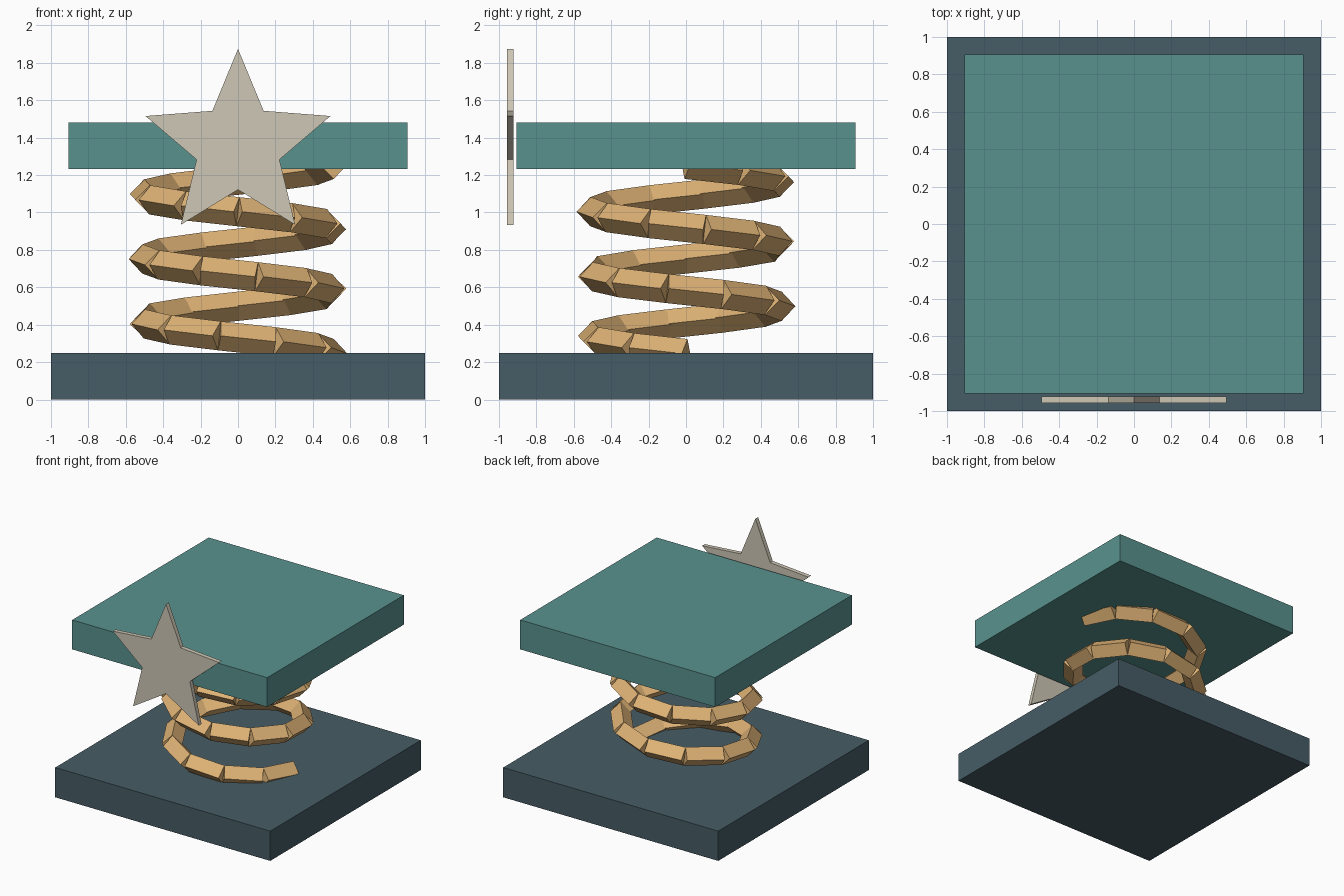
import bpy, bmesh
from math import sin, cos, pi
from mathutils import Vector

old = bpy.data.objects.get("Cube")
if old:
    bpy.data.objects.remove(old, do_unlink=True)


def material(name, rgb):
    """Flat material from 0-255 display values, stored as linear."""
    lin = [((c / 255 + 0.055) / 1.055) ** 2.4 for c in rgb] + [1]
    m = bpy.data.materials.new(name)
    m.use_nodes = True
    m.diffuse_color = lin
    m.node_tree.nodes["Principled BSDF"].inputs["Base Color"].default_value = lin
    return m


def finish(bm, name, mat):
    bmesh.ops.recalc_face_normals(bm, faces=bm.faces)
    mesh = bpy.data.meshes.new(name)
    bm.to_mesh(mesh)
    bm.free()
    mesh.materials.append(mat)
    obj = bpy.data.objects.new(name, mesh)
    bpy.context.collection.objects.link(obj)
    return obj


def prism(bm, ring, offset):
    """Closed prism: a ring of points swept along an offset."""
    a = [bm.verts.new(p) for p in ring]
    b = [bm.verts.new(p + offset) for p in ring]
    n = len(ring)
    bm.faces.new(a)
    bm.faces.new(b[::-1])
    for i in range(n):
        j = (i + 1) % n
        bm.faces.new((a[i], b[i], b[j], a[j]))


def slab(name, half, bottom, top, mat):
    bm = bmesh.new()
    ring = [Vector((x * half, y * half, bottom))
            for x, y in ((-1, -1), (1, -1), (1, 1), (-1, 1))]
    prism(bm, ring, Vector((0, 0, top - bottom)))
    return finish(bm, name, mat)


slate = material("slate", (70, 92, 102))
teal = material("teal", (89, 146, 141))
tan_gold = material("tan gold", (222, 178, 117))
ivory = material("ivory", (206, 199, 181))

# Base and top plates
slab("base_plate", 1.0, 0, 0.25, slate)
slab("top_plate", 0.907, 1.233, 1.48, teal)

# Spring: straight square bars, edge outward, chained along a helix
TURNS, BARS, RADIUS, BAR_R = 3, 32, 0.51, 0.078
START, PITCH = 0.246, 0.337


def helix(k):
    turn = TURNS * k / BARS
    a = turn * 2 * pi
    return Vector((RADIUS * cos(a), -RADIUS * sin(a), START + PITCH * turn))


bm = bmesh.new()
for k in range(BARS):
    p, q = helix(k), helix(k + 1)
    along = q - p
    side = along.cross(Vector((0, 0, 1))).normalized()
    up = side.cross(along).normalized()
    ring = [p + d * BAR_R for d in (side, up, -side, -up)]
    prism(bm, ring, along)
finish(bm, "coil_spring", tan_gold)

# Five-pointed star in front of the top plate
bm = bmesh.new()
ring = []
for i in range(10):
    r = 0.233 if i % 2 else 0.52
    a = i * pi / 5
    ring.append(Vector((r * sin(a), -0.957, 1.355 + r * cos(a))))
prism(bm, ring, Vector((0, 0.036, 0)))
finish(bm, "star", ivory)
